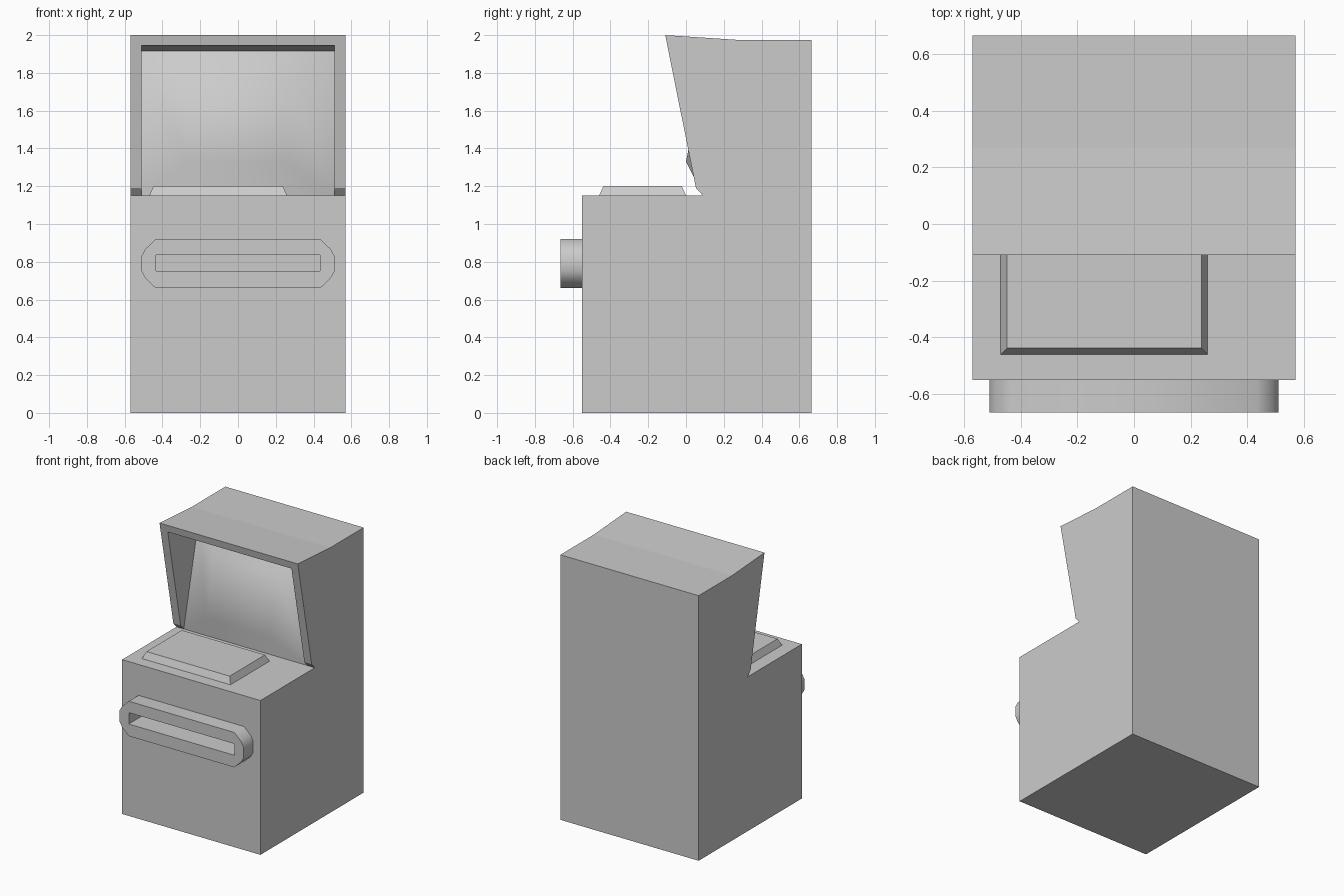
import bpy
import math

if "Cube" in bpy.data.objects:
    bpy.data.objects.remove(bpy.data.objects["Cube"])


def make(name, verts, faces):
    me = bpy.data.meshes.new(name)
    me.from_pydata(verts, [], faces)
    ob = bpy.data.objects.new(name, me)
    bpy.context.collection.objects.link(ob)
    return ob


def activate(ob):
    bpy.ops.object.select_all(action='DESELECT')
    ob.select_set(True)
    bpy.context.view_layer.objects.active = ob


def fix_normals(ob):
    activate(ob)
    bpy.ops.object.mode_set(mode='EDIT')
    bpy.ops.mesh.select_all(action='SELECT')
    bpy.ops.mesh.normals_make_consistent(inside=False)
    bpy.ops.object.mode_set(mode='OBJECT')


def loft(name, ring_a, ring_b):
    """Closed solid between two matching rings."""
    n = len(ring_a)
    faces = [list(range(n)), list(range(2 * n - 1, n - 1, -1))]
    faces += [[i, (i + 1) % n, n + (i + 1) % n, n + i] for i in range(n)]
    ob = make(name, ring_a + ring_b, faces)
    fix_normals(ob)
    return ob


def prism_x(name, profile, half):
    return loft(name, [(-half, y, z) for y, z in profile],
                [(half, y, z) for y, z in profile])


def prism_y(name, profile, y0, y1):
    return loft(name, [(x, y0, z) for x, z in profile],
                [(x, y1, z) for x, z in profile])


def rect(hx, z0, z1):
    return [(-hx, z0), (hx, z0), (hx, z1), (-hx, z1)]


def cut(ob, cutter):
    cutter.hide_render = True
    m = ob.modifiers.new("cut", 'BOOLEAN')
    m.operation = 'DIFFERENCE'
    m.solver = 'EXACT'
    m.object = cutter
    activate(ob)
    bpy.ops.object.modifier_apply(modifier=m.name)


# Cabinet side profile (y, z)
cabinet = prism_x("cabinet", [
    (-0.55, 0), (0.665, 0), (0.665, 1.975), (0.27, 1.975), (-0.11, 2.0),
    (0.053, 1.19), (0.09, 1.15), (-0.55, 1.15)], 0.57)

# Screen recess, deeper at the top
recess = prism_x("recess_cutter", [
    (-0.30, 1.961), (0.27, 1.915), (0.09, 1.15), (-0.30, 1.2)], 0.51)
cut(cabinet, recess)

# Rounded slot surround on the front
quarter = [(0.435, 0.13), (0.49, 0.078), (0.51, 0.042)]
right = quarter + [(x, -z) for x, z in reversed(quarter)]
outline = right + [(-x, z) for x, z in reversed(right)]
surround = prism_y("slot_surround", [(x, 0.79 + z) for x, z in outline],
                   -0.665, -0.55)

# Slot cut through the surround into the cabinet
slot = prism_y("slot_cutter", rect(0.435, 0.75, 0.835), -0.75, -0.38)
cut(cabinet, slot)
cut(surround, slot)
activate(surround)
bpy.ops.object.shade_smooth_by_angle(angle=math.radians(55))
for helper in (recess, slot):
    bpy.data.objects.remove(helper)

# Bulged screen: outer rim plus raised centre
outer = [(-0.51, 0.09, 1.15), (0.51, 0.09, 1.15),
         (0.51, 0.27, 1.915), (-0.51, 0.27, 1.915)]
inner = [(-0.26, 0.0, 1.33), (0.26, 0.0, 1.33),
         (0.26, 0.09, 1.77), (-0.26, 0.09, 1.77)]
faces = [[4, 5, 6, 7]] + [[i, (i + 1) % 4, 4 + (i + 1) % 4, 4 + i]
                          for i in range(4)]
screen = make("screen", outer + inner, faces)
for p in screen.data.polygons:
    p.use_smooth = True

# Control panel, a low frustum set off-centre on the deck


def panel_ring(inset, z):
    x0, x1, y0, y1 = -0.47 + inset, 0.26 - inset, -0.46 + inset, -inset
    return [(x0, y0, z), (x1, y0, z), (x1, y1, z), (x0, y1, z)]


loft("control_panel", panel_ring(0, 1.15), panel_ring(0.022, 1.2))
